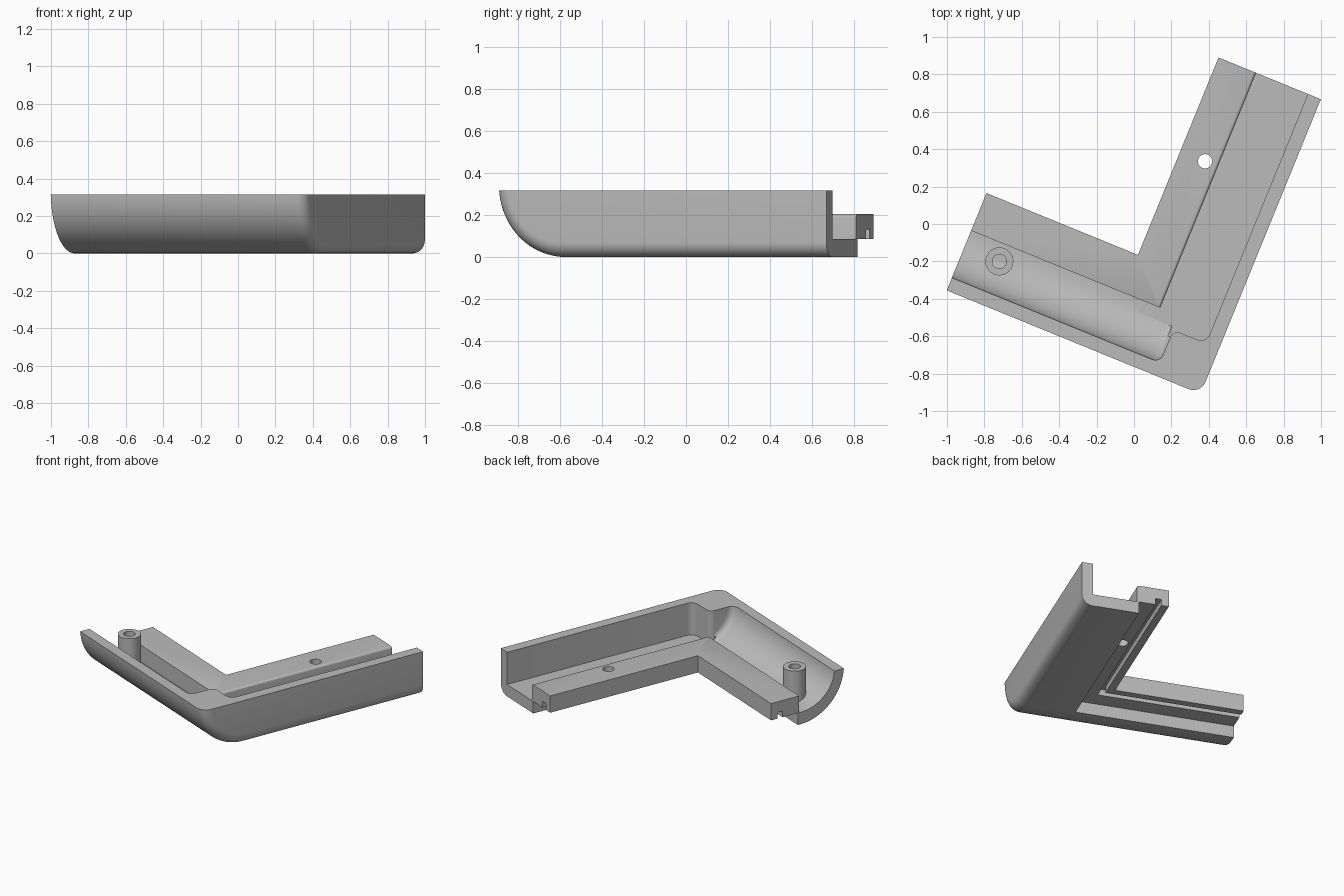
import bpy, bmesh, math
from mathutils import Matrix

if "Cube" in bpy.data.objects:
    bpy.data.objects.remove(bpy.data.objects["Cube"])

TURN = Matrix.Rotation(math.radians(-22.2), 4, 'Z')
LEFT, RIGHT, FRONT, BACK = -0.793, 0.673, -0.707, 0.995
TOP, FLOOR = 0.315, 0.085

gray = bpy.data.materials.new("gray plastic")
gray.diffuse_color = (0.5, 0.5, 0.5, 1)
gray.use_nodes = True
gray.node_tree.nodes["Principled BSDF"].inputs["Base Color"].default_value = gray.diffuse_color


def make(name, bm):
    bmesh.ops.recalc_face_normals(bm, faces=bm.faces[:])
    me = bpy.data.meshes.new(name)
    bm.to_mesh(me)
    bm.free()
    me.materials.append(gray)
    ob = bpy.data.objects.new(name, me)
    bpy.context.collection.objects.link(ob)
    return ob


def prism(pts, vec):
    """Extrude a closed outline of 3D points along vec."""
    bm = bmesh.new()
    face = bm.faces.new([bm.verts.new(p) for p in pts])
    res = bmesh.ops.extrude_face_region(bm, geom=[face])
    bmesh.ops.translate(bm, vec=vec, verts=[v for v in res["geom"] if isinstance(v, bmesh.types.BMVert)])
    return bm


def plan(pts, z0, z1):
    return prism([(x, y, z0) for x, y in pts], (0, 0, z1 - z0))


def arc(cx, cy, rx, ry, a0, a1, n):
    return [(cx + rx * math.cos(math.radians(a0 + (a1 - a0) * i / n)),
             cy + ry * math.sin(math.radians(a0 + (a1 - a0) * i / n))) for i in range(n + 1)]


def round_edges(bm, test, r, seg=8):
    edges = [e for e in bm.edges if test(e.verts[0].co) and test(e.verts[1].co)]
    bmesh.ops.bevel(bm, geom=edges, offset=r, segments=seg, profile=0.5, affect='EDGES', clamp_overlap=False)


def cylinder(x, y, r, z0, z1):
    return plan(arc(x, y, r, r, 0, 360, 40)[:-1], z0, z1)


def cut(ob, bm):
    cutter = make("cutter", bm)
    mod = ob.modifiers.new("cut", 'BOOLEAN')
    mod.operation, mod.solver, mod.object = 'DIFFERENCE', 'EXACT', cutter
    bpy.context.view_layer.objects.active = ob
    bpy.ops.object.modifier_apply(modifier=mod.name)
    bpy.data.objects.remove(cutter)


# Outer shell: curved front profile run sideways, with a rounded right end
side = [(v, z) for v, z in arc(-0.37, 0.335, 0.337, 0.335, 183.4, 270, 24)]
side = [(FRONT, TOP)] + side[1:] + [(BACK + 0.2, 0), (BACK + 0.2, TOP)]
bm = prism([(LEFT, v, z) for v, z in side], (RIGHT - LEFT, 0, 0))
back = BACK + 0.2
edges = []
for e in bm.edges:
    a, b = e.verts[0].co, e.verts[1].co
    at_end = min(a.x, b.x) > RIGHT - 1e-4
    if at_end and min(a.z, b.z) < TOP - 1e-4 and min(a.y, b.y) < back - 1e-4:
        edges.append(e)
bmesh.ops.bevel(bm, geom=edges, offset=0.07, segments=8, profile=0.5, affect='EDGES', clamp_overlap=False)
shell = make("corner_shell", bm)
# trim the back end flat
cut(shell, plan([(-2, BACK), (2, BACK), (2, 2), (-2, 2)], -1, 1))
# open inner corner
cut(shell, plan([(-2, -0.352), (0.285, -0.352), (0.285, 2), (-2, 2)], -1, 1))

# Channel of the left arm: concave profile with a rounded end
prof = [(-0.635, 0.5)] + arc(-0.37, 0.335, 0.265, 0.25, 180, 270, 24) + [(-0.30, FLOOR), (-0.30, 0.5)]
bm = prism([(-1, v, z) for v, z in prof], (1.408, 0, 0))
edges = [e for e in bm.edges
         if min(v.co.x for v in e.verts) > 0.4 and min(v.co.z for v in e.verts) < 0.49
         and min(v.co.y for v in e.verts) < -0.301]
bmesh.ops.bevel(bm, geom=edges, offset=0.045, segments=6, profile=0.5, affect='EDGES', clamp_overlap=False)
cut(shell, bm)

# Channel of the right arm: flat floor, rounded corners
outline = [(0.2, 1.3), (0.2, -0.43), (0.395, -0.43), (0.395, -0.485)]
outline += arc(0.448, -0.485, 0.04, 0.04, 180, 90, 6)
outline += arc(0.548, -0.395, 0.05, 0.05, 270, 360, 6) + [(0.598, 1.3)]
cut(shell, plan(outline, FLOOR, 0.6))

# Mounting rail: grooved section swept round the inner corner
section = [(0, 0.085), (0.05, 0.085), (0.05, 0.13), (0.09, 0.13), (0.09, 0.085),
           (0.217, 0.085), (0.217, 0.205), (0, 0.205)]
IN_U, IN_V = 0.082, -0.145
bm = bmesh.new()
rings = [[bm.verts.new(p) for p in ring] for ring in (
    [(IN_U + d, BACK, z) for d, z in section],
    [(IN_U + d, IN_V - d, z) for d, z in section],
    [(LEFT, IN_V - d, z) for d, z in section])]
n = len(section)
for r0, r1 in zip(rings, rings[1:]):
    for i in range(n):
        bm.faces.new((r0[i], r0[(i + 1) % n], r1[(i + 1) % n], r1[i]))
bm.faces.new(rings[0])
bm.faces.new(rings[2])
round_edges(bm, lambda c: c.x > 0.29 and c.z > 0.2, 0.015, 4)
rail = make("mounting_rail", bm)
# screw hole through the rail
cut(rail, cylinder(0.225, 0.454, 0.038, -0.2, 0.5))

# Hollow screw post
post = make("screw_post", cylinder(-0.591, -0.457, 0.075, 0.06, 0.314))
cut(post, cylinder(-0.591, -0.457, 0.038, 0.1, 0.5))

for ob in (shell, rail, post):
    ob.data.transform(TURN)
    bpy.ops.object.select_all(action='DESELECT')
    ob.select_set(True)
    bpy.context.view_layer.objects.active = ob
    bpy.ops.object.shade_smooth_by_angle(angle=math.radians(30))
